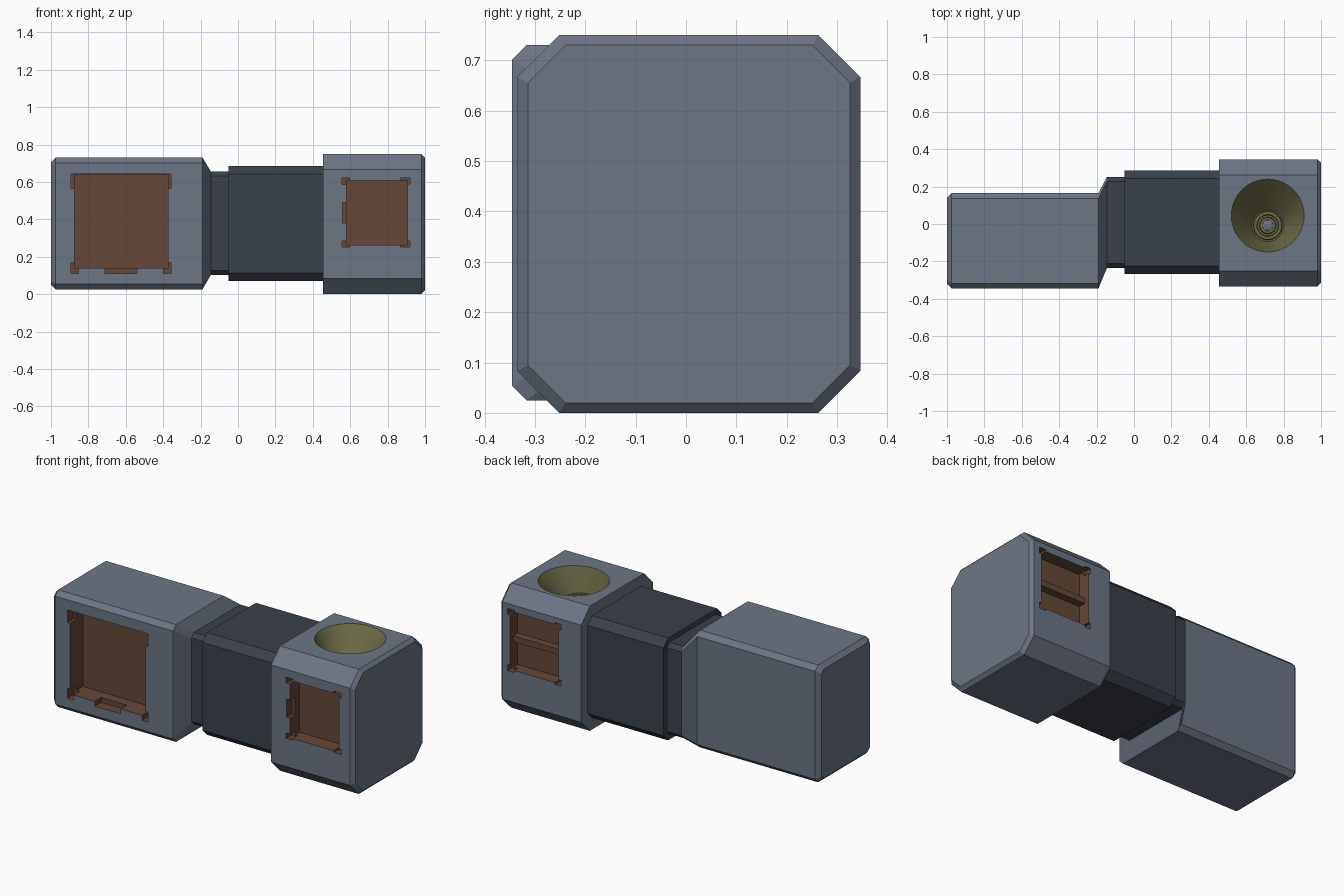
import bpy, bmesh, math
from mathutils import Vector

if "Cube" in bpy.data.objects:
    bpy.data.objects.remove(bpy.data.objects["Cube"])


def material(name, rgb):
    m = bpy.data.materials.new(name)
    m.use_nodes = True
    m.diffuse_color = (*rgb, 1)
    m.node_tree.nodes["Principled BSDF"].inputs["Base Color"].default_value = (*rgb, 1)
    return m


GREY = material("blue grey metal", (0.15, 0.18, 0.235))
DARK = material("dark grey sleeve", (0.042, 0.052, 0.07))
BROWN = material("brown recess", (0.13, 0.064, 0.04))
OLIVE = material("olive reflector", (0.14, 0.135, 0.058))


def finish(name, bm, mat):
    bmesh.ops.recalc_face_normals(bm, faces=bm.faces)
    mesh = bpy.data.meshes.new(name)
    bm.to_mesh(mesh)
    bm.free()
    mesh.materials.append(mat)
    ob = bpy.data.objects.new(name, mesh)
    bpy.context.collection.objects.link(ob)
    return ob


def loft(name, mat, rings):
    """Skin a list of point rings and cap both ends."""
    bm = bmesh.new()
    rows = [[bm.verts.new(p) for p in ring] for ring in rings]
    n = len(rows[0])
    for a, b in zip(rows, rows[1:]):
        for i in range(n):
            j = (i + 1) % n
            bm.faces.new((a[i], a[j], b[j], b[i]))
    bm.faces.new(rows[0])
    bm.faces.new(rows[-1])
    return finish(name, bm, mat)


def octagon(x, y0, y1, z0, z1, c):
    return [(x, y0 + c, z0), (x, y1 - c, z0), (x, y1, z0 + c), (x, y1, z1 - c),
            (x, y1 - c, z1), (x, y0 + c, z1), (x, y0, z1 - c), (x, y0, z0 + c)]


def circle(r, cx, cy, z, n=48):
    return [(cx + r * math.cos(math.tau * i / n), cy + r * math.sin(math.tau * i / n), z)
            for i in range(n)]


def box(x0, x1, y0, y1, z0, z1):
    bm = bmesh.new()
    bmesh.ops.create_cube(bm, size=1)
    for v in bm.verts:
        v.co = Vector(((x0, x1)[v.co.x > 0], (y0, y1)[v.co.y > 0], (z0, z1)[v.co.z > 0]))
    return finish("cutter", bm, BROWN)


def carve(target, cutter):
    mod = target.modifiers.new("carve", "BOOLEAN")
    mod.operation = "DIFFERENCE"
    mod.solver = "EXACT"
    mod.material_mode = "TRANSFER"
    mod.object = cutter
    bpy.context.view_layer.objects.active = target
    bpy.ops.object.modifier_apply(modifier=mod.name)
    bpy.data.objects.remove(cutter)


# Long housing with its flared collar
housing = loft("long_housing", GREY, [
    octagon(-1, -0.32, 0.14, 0.05, 0.705, 0.02),
    octagon(-0.975, -0.345, 0.165, 0.025, 0.73, 0.028),
    octagon(-0.19, -0.345, 0.165, 0.025, 0.73, 0.028),
    octagon(-0.145, -0.235, 0.252, 0.103, 0.655, 0.024)])

# Neck and sleeve
loft("neck", DARK, [octagon(x, -0.235, 0.252, 0.103, 0.655, 0.024) for x in (-0.145, -0.04)])
loft("sleeve", DARK, [octagon(x, -0.267, 0.285, 0.07, 0.685, 0.043) for x in (-0.05, 0.47)])

# Lamp head
head = loft("lamp_head", GREY, [
    octagon(0.455, -0.335, 0.346, 0, 0.75, 0.083),
    octagon(0.98, -0.335, 0.346, 0, 0.75, 0.083),
    octagon(1, -0.314, 0.326, 0.02, 0.73, 0.075)])

# Large front recess with corner and floor notches
for x0, x1, z0, z1, depth in (
        (-0.875, -0.375, 0.14, 0.64, 0.12),
        (-0.893, -0.357, 0.565, 0.641, 0.06),
        (-0.893, -0.853, 0.11, 0.17, 0.06),
        (-0.397, -0.357, 0.11, 0.17, 0.06),
        (-0.71, -0.54, 0.111, 0.17, 0.06)):
    carve(housing, box(x0, x1, -0.4, -0.345 + depth, z0, z1))

# Front recess of the head
for x0, x1, z0, z1, depth in (
        (0.58, 0.907, 0.262, 0.608, 0.09),
        (0.555, 0.596, 0.585, 0.62, 0.05),
        (0.555, 0.596, 0.253, 0.285, 0.05),
        (0.558, 0.596, 0.38, 0.49, 0.05),
        (0.87, 0.92, 0.59, 0.621, 0.05),
        (0.87, 0.92, 0.252, 0.283, 0.05)):
    carve(head, box(x0, x1, -0.4, -0.335 + depth, z0, z1))

# Back recess of the head
for x0, x1, z0, z1, depth in (
        (0.605, 0.93, 0.275, 0.625, 0.075),
        (0.59, 0.63, 0.6, 0.636, 0.04),
        (0.59, 0.63, 0.264, 0.3, 0.04),
        (0.9, 0.945, 0.601, 0.637, 0.04),
        (0.9, 0.945, 0.263, 0.299, 0.04)):
    carve(head, box(x0, x1, 0.346 - depth, 0.4, z0, z1))
rib = box(0.6, 0.935, 0.265, 0.315, 0.43, 0.465)
rib.name = "recess_rib"

# Slanted conical reflector
slope = 0.055 / 0.15
carve(head, loft("cutter", OLIVE, [circle(0.202, 0.715, 0.045 + 0.01 * slope, 0.76),
                                   circle(0.085, 0.715, -0.01, 0.6)]))

# Stepped bulb holder and lens
loft("bulb_holder", OLIVE, [circle(r, 0.715, -0.008, z) for r, z in (
    (0.078, 0.598), (0.075, 0.622), (0.058, 0.622), (0.055, 0.605),
    (0.045, 0.605), (0.042, 0.63), (0.032, 0.63))])
loft("lens", GREY, [circle(r, 0.715, -0.008, z) for r, z in (
    (0.03, 0.62), (0.028, 0.636), (0.014, 0.642))])

# Smooth only the round surfaces
for ob in bpy.context.scene.objects:
    ob.select_set(ob.name in ("lamp_head", "bulb_holder", "lens"))
bpy.context.view_layer.objects.active = head
bpy.ops.object.shade_smooth_by_angle(angle=math.radians(25))
